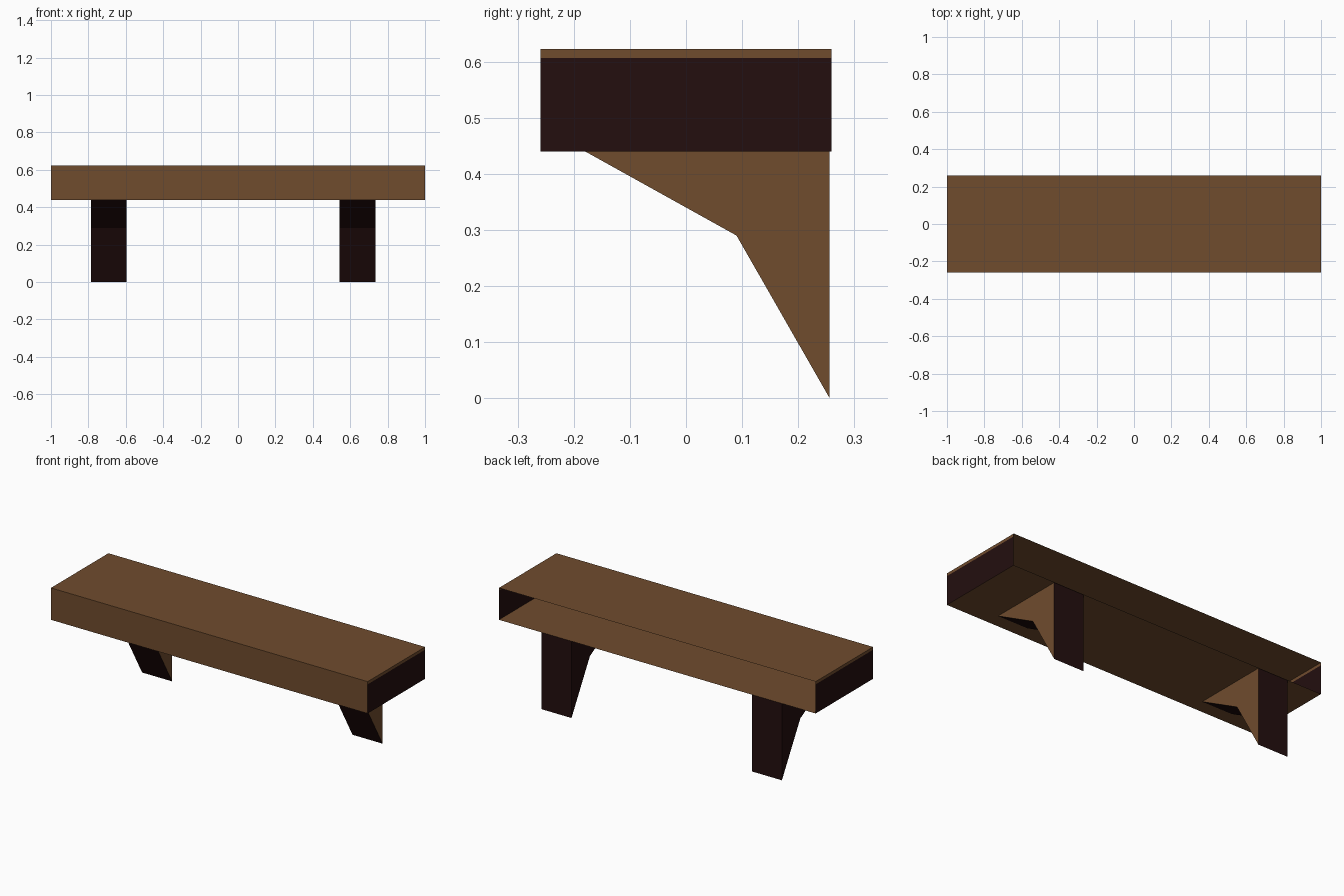
import bpy, bmesh

if "Cube" in bpy.data.objects:
    bpy.data.objects.remove(bpy.data.objects["Cube"])


def material(name, rgb):
    m = bpy.data.materials.new(name)
    m.diffuse_color = (*rgb, 1)
    m.use_nodes = True
    m.node_tree.nodes["Principled BSDF"].inputs["Base Color"].default_value = m.diffuse_color
    return m


brown = material("warm brown wood", (0.162, 0.072, 0.027))
dark = material("dark reddish brown", (0.0168, 0.0045, 0.0045))


def new_object(name, bm):
    mesh = bpy.data.meshes.new(name)
    bm.to_mesh(mesh)
    bm.free()
    mesh.materials.append(brown)
    mesh.materials.append(dark)
    obj = bpy.data.objects.new(name, mesh)
    bpy.context.collection.objects.link(obj)
    return obj


# Shelf: thin-walled box, open at the back, dark ends with a brown top strip
Y, Z0, ZS, Z1 = 0.259, 0.44, 0.606, 0.622
bm = bmesh.new()


def quad(pts, mat=0):
    bm.faces.new([bm.verts.new(p) for p in pts]).material_index = mat


quad([(-1, -Y, Z1), (1, -Y, Z1), (1, Y, Z1), (-1, Y, Z1)])
quad([(-1, Y, Z0), (1, Y, Z0), (1, -Y, Z0), (-1, -Y, Z0)])
quad([(-1, -Y, Z0), (1, -Y, Z0), (1, -Y, Z1), (-1, -Y, Z1)])
for s in (-1, 1):
    for low, high, mat in ((Z0, ZS, 1), (ZS, Z1, 0)):
        quad([(s, -s * Y, low), (s, s * Y, low), (s, s * Y, high), (s, -s * Y, high)], mat)
new_object("shelf", bm)


# Brackets: bent profile pushed along x, brown on the right-hand side only
def bracket(name, x0, x1):
    profile = [(-0.18, Z0), (0.09, 0.29), (0.256, 0), (0.256, Z0)]
    b = bmesh.new()
    left = [b.verts.new((x0, y, z)) for y, z in profile]
    right = [b.verts.new((x1, y, z)) for y, z in profile]
    b.faces.new(left[::-1])
    b.faces.new(right)
    for i in range(3):
        b.faces.new((left[i], left[i + 1], right[i + 1], right[i]))
    bmesh.ops.recalc_face_normals(b, faces=b.faces[:])
    for f in b.faces:
        on_right = all(v.co.x > (x0 + x1) / 2 for v in f.verts)
        f.material_index = 0 if on_right else 1
    new_object(name, b)


bracket("left_bracket", -0.785, -0.595)
bracket("right_bracket", 0.544, 0.734)
